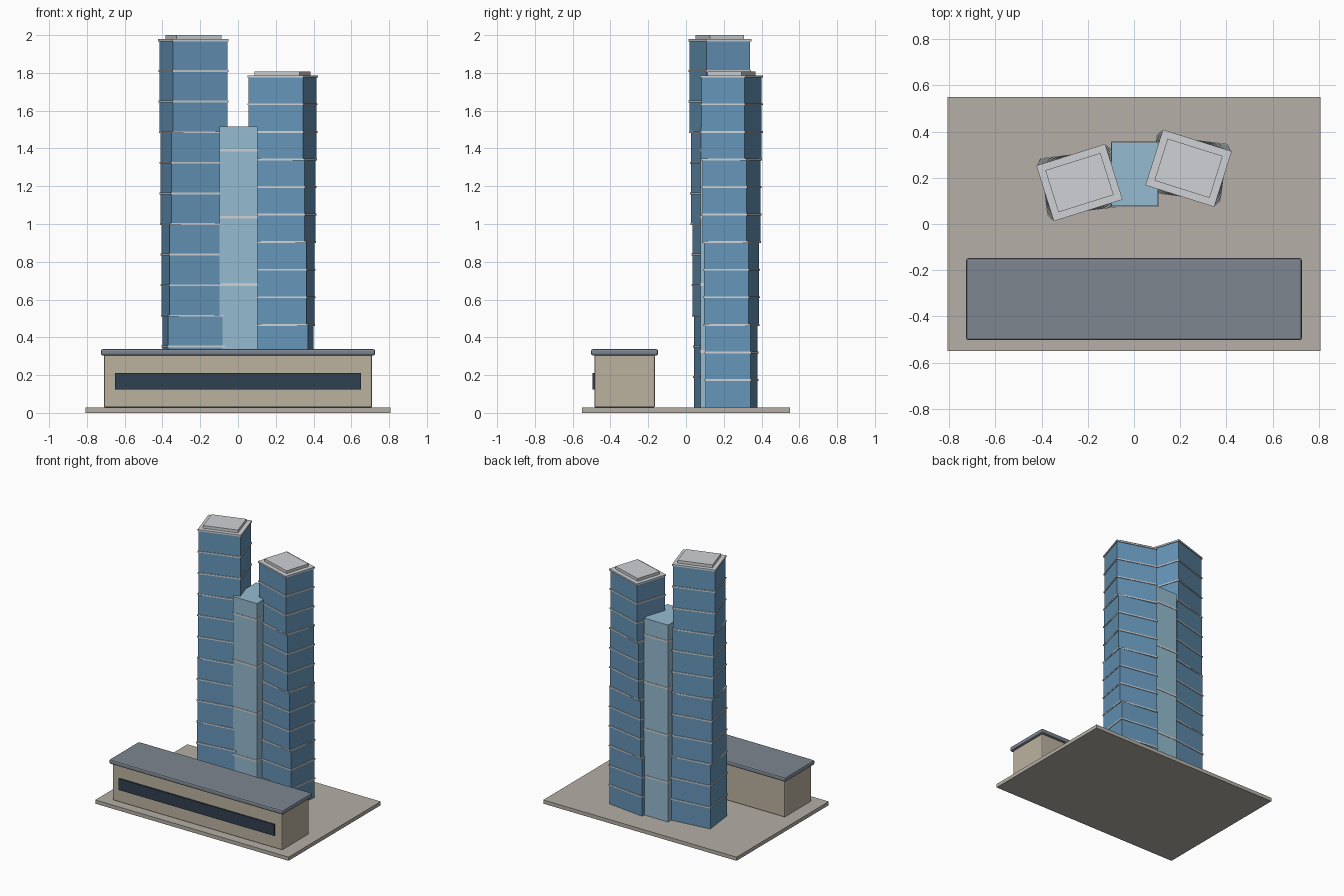
import bpy
from math import radians

if "Cube" in bpy.data.objects:
    bpy.data.objects.remove(bpy.data.objects["Cube"])


def mat(name, col):
    m = bpy.data.materials.new(name)
    m.diffuse_color = (*col, 1)
    m.use_nodes = True
    m.node_tree.nodes["Principled BSDF"].inputs["Base Color"].default_value = m.diffuse_color
    return m


GLASS = mat("glass", (0.13, 0.30, 0.48))
PALE = mat("pale_glass", (0.30, 0.50, 0.63))
TRIM = mat("trim", (0.62, 0.64, 0.66))
STONE = mat("stone", (0.50, 0.45, 0.35))
PAVING = mat("paving", (0.46, 0.43, 0.38))
SLATE = mat("slate", (0.21, 0.24, 0.28))
DARK = mat("dark_glass", (0.03, 0.05, 0.08))


def box(name, x, y, z0, z1, w, d, material, rot=0, bevel=0):
    """Box of width w and depth d centred on x, y, from z0 to z1."""
    bpy.ops.mesh.primitive_cube_add(size=1, location=(x, y, (z0 + z1) / 2))
    ob = bpy.context.object
    ob.name = name
    ob.scale = (w, d, z1 - z0)
    bpy.ops.object.transform_apply(location=False, rotation=False, scale=True)
    ob.rotation_euler.z = radians(rot)
    ob.data.materials.append(material)
    if bevel:
        b = ob.modifiers.new("soft_edges", 'BEVEL')
        b.width = bevel
        b.segments = 2
    return ob


BASE = 0.028
W, D = 0.30, 0.24


def tower(side, x, y, top, sign):
    # four stacked blocks, each turned a little further
    turns = [7, 10.5, 14, 17.5]
    seg = (top - BASE) / 4
    for i, a in enumerate(turns):
        box(f"{side}_tower_block_{i}", x, y, BASE + i * seg, BASE + (i + 1) * seg,
            W, D, GLASS, sign * a)
    # floor bands, three per block
    for k in range(1, 12):
        z = BASE + k * seg / 3
        a = turns[k // 3]
        if k % 3 == 0:
            a = (a + turns[k // 3 - 1]) / 2
        box(f"{side}_tower_band_{k}", x, y, z - 0.005, z + 0.005,
            W + 0.01, D + 0.01, TRIM, sign * a)
    # parapet slab and roof cap
    a = sign * turns[-1]
    box(f"{side}_tower_parapet", x, y, top - 0.005, top + 0.007, W + 0.012, D + 0.012, TRIM, a)
    box(f"{side}_tower_cap", x, y, top + 0.007, top + 0.028, W - 0.05, D - 0.05, TRIM, a)


# ground slab
box("plaza", 0, 0, 0, BASE, 1.615, 1.10, PAVING)

# low front building
box("hall", 0, -0.325, BASE, 0.308, 1.42, 0.32, STONE, bevel=0.008)
box("hall_roof", 0, -0.325, 0.304, 0.338, 1.452, 0.355, SLATE, bevel=0.01)
box("hall_window", 0, -0.486, 0.125, 0.21, 1.30, 0.02, DARK)

# twisting towers
tower("left", -0.236, 0.179, 1.972, 1)
tower("right", 0.236, 0.241, 1.78, -1)

# central linking core with bands
box("core", 0.003, 0.215, BASE, 1.515, 0.20, 0.276, PALE)
for i in range(4):
    z = 0.325 + 0.355 * i
    box(f"core_band_{i}", 0.003, 0.215, z - 0.007, z + 0.007, 0.204, 0.282, TRIM)
